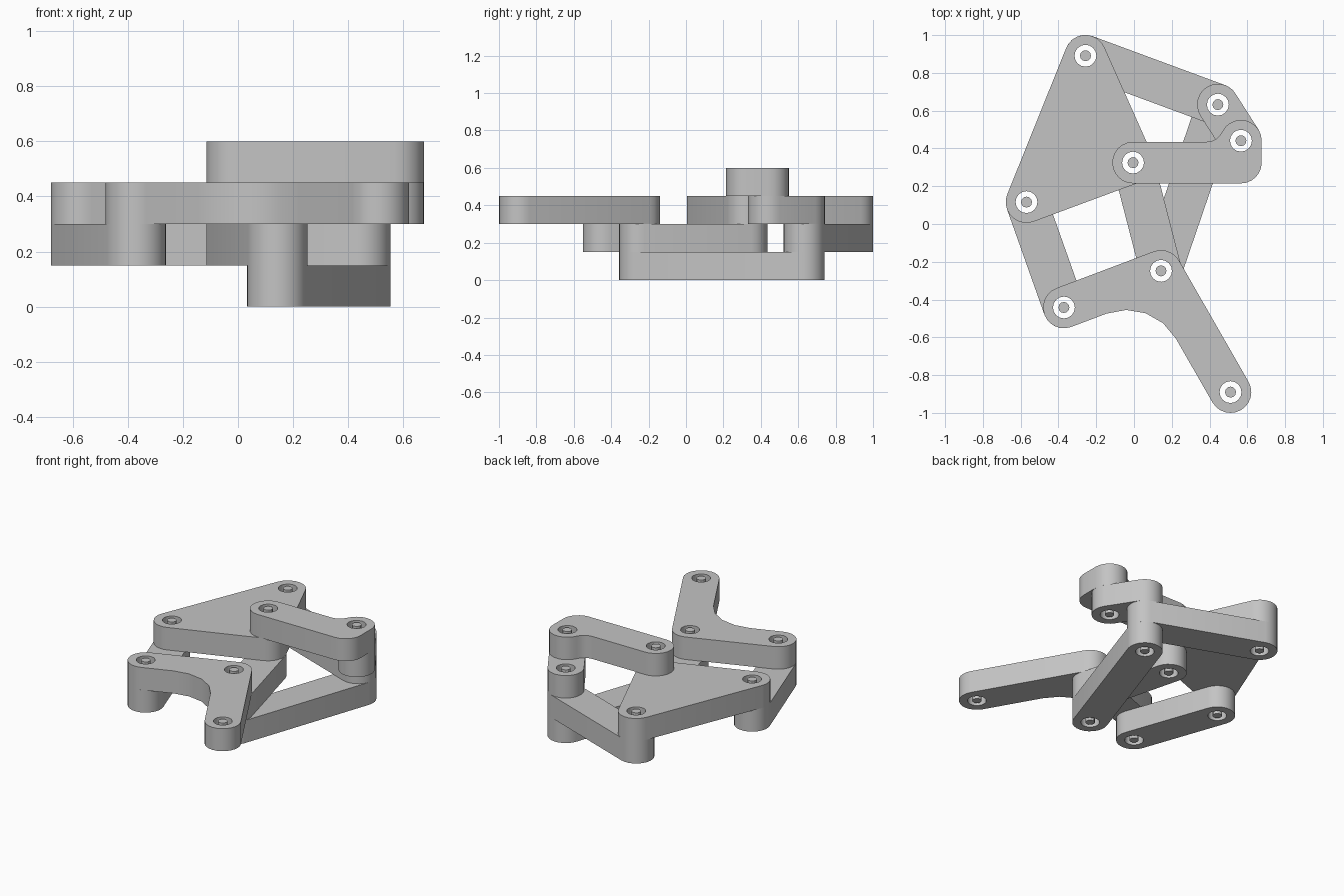
import bpy, bmesh
from math import sin, cos, pi, atan2, sqrt
from mathutils import Vector

if "Cube" in bpy.data.objects:
    bpy.data.objects.remove(bpy.data.objects["Cube"])

R = 0.11          # rounded end radius
T = 0.15          # thickness of one layer
HOLE, PIN = 0.058, 0.029

# joint centres in the plan view
A, B, C = Vector((-0.257, 0.891)), Vector((-0.569, 0.116)), Vector((-0.005, 0.325))
D, E, F = Vector((0.444, 0.632)), Vector((0.566, 0.441)), Vector((-0.371, -0.442))
G, H = Vector((0.143, -0.248)), Vector((0.511, -0.89))

grey = bpy.data.materials.new("light grey")
grey.diffuse_color = (0.55, 0.55, 0.55, 1)
grey.use_nodes = True
grey.node_tree.nodes["Principled BSDF"].inputs["Base Color"].default_value = grey.diffuse_color


def arc(c, r, a0, a1, n):
    return [(c[0] + r * cos(a0 + (a1 - a0) * i / n),
             c[1] + r * sin(a0 + (a1 - a0) * i / n)) for i in range(n + 1)]


def circle(c, r, n=16):
    return arc(c, r, 0, 2 * pi, n)[:-1]


def outline(loop, fillet=0.3):
    """Offset a closed loop outwards: round convex corners, fillet concave ones."""
    pts = []
    for i, p in enumerate(loop):
        d0 = (p - loop[i - 1]).normalized()
        d1 = (loop[(i + 1) % len(loop)] - p).normalized()
        n0, n1 = Vector((d0.y, -d0.x)), Vector((d1.y, -d1.x))
        turn = atan2(d0.x * d1.y - d0.y * d1.x, d0.dot(d1))
        if turn < -pi + 0.01:
            turn += 2 * pi
        a = atan2(n0.y, n0.x)
        if turn > 0:
            pts += arc(p, R, a, a + turn, max(2, round(turn / (pi / 12))))
        else:
            c = p + (n0 + n1) * ((R + fillet) / (1 + n0.dot(n1)))
            pts += arc(c, fillet, a + pi, a + pi + turn, 4)
    return pts


def plate(name, rings, z0, z1):
    """Extrude a flat outline (first ring) with holes (other rings)."""
    cu = bpy.data.curves.new(name, 'CURVE')
    cu.dimensions = '2D'
    cu.fill_mode = 'BOTH'
    cu.extrude = (z1 - z0) / 2
    for ring in rings:
        s = cu.splines.new('POLY')
        s.points.add(len(ring) - 1)
        for pt, (x, y) in zip(s.points, ring):
            pt.co = (x, y, 0, 1)
        s.use_cyclic_u = True
    tmp = bpy.data.objects.new(name + "_curve", cu)
    bpy.context.collection.objects.link(tmp)
    bpy.context.view_layer.update()
    me = bpy.data.meshes.new_from_object(
        tmp.evaluated_get(bpy.context.evaluated_depsgraph_get()))
    bpy.data.objects.remove(tmp)
    bm = bmesh.new()
    bm.from_mesh(me)
    bmesh.ops.remove_doubles(bm, verts=bm.verts, dist=1e-4)
    bmesh.ops.recalc_face_normals(bm, faces=bm.faces)
    bm.to_mesh(me)
    bm.free()
    me.materials.clear()
    me.materials.append(grey)
    ob = bpy.data.objects.new(name, me)
    ob.location.z = (z0 + z1) / 2
    bpy.context.collection.objects.link(ob)
    bpy.ops.object.select_all(action='DESELECT')
    ob.select_set(True)
    bpy.context.view_layer.objects.active = ob
    bpy.ops.object.shade_smooth_by_angle(angle=pi / 6)
    return ob


def link(name, loop, layer, joints=None):
    holes = [circle(j, HOLE) for j in (joints or loop)]
    plate(name, [outline(loop)] + holes, layer * T, (layer + 1) * T)


# bars, from the bottom layer up
link("long_lower_bar", [D, G], 0)
link("upper_bar", [A, D], 1)
link("centre_bar", [C, G], 1)
link("side_bar", [B, F], 1)
link("crank", [D, E], 2)
link("upper_triangle", [A, B, C], 2)
link("bent_foot", [F, G, H, G], 2, [F, G, H])

# fixed frame: straight arm with a short upturned end
K = Vector((E.x, C.y))
f = 0.09
top = C.y + R
fc = Vector((E.x - sqrt((R + f) ** 2 - (top + f - E.y) ** 2), top + f))
phi = atan2(fc.y - E.y, fc.x - E.x)
frame = (arc(C, R, pi / 2, 1.5 * pi, 12) + arc(K, R, 1.5 * pi, 2 * pi, 6)
         + arc(E, R, 0, phi, 10) + arc(fc, f, phi - pi, -pi / 2, 4))
plate("fixed_frame", [frame, circle(C, HOLE), circle(E, HOLE)], 3 * T, 4 * T)

# pins through each stack of layers
for name, j, lo, hi in (("top", A, 1, 3), ("left", B, 1, 3), ("centre", C, 1, 4),
                        ("crank_end", D, 0, 3), ("crank_centre", E, 2, 4),
                        ("lower_left", F, 1, 3), ("lower_centre", G, 0, 3),
                        ("foot", H, 2, 3)):
    plate(name + "_pin", [circle(j, PIN, 12)], lo * T, hi * T)
